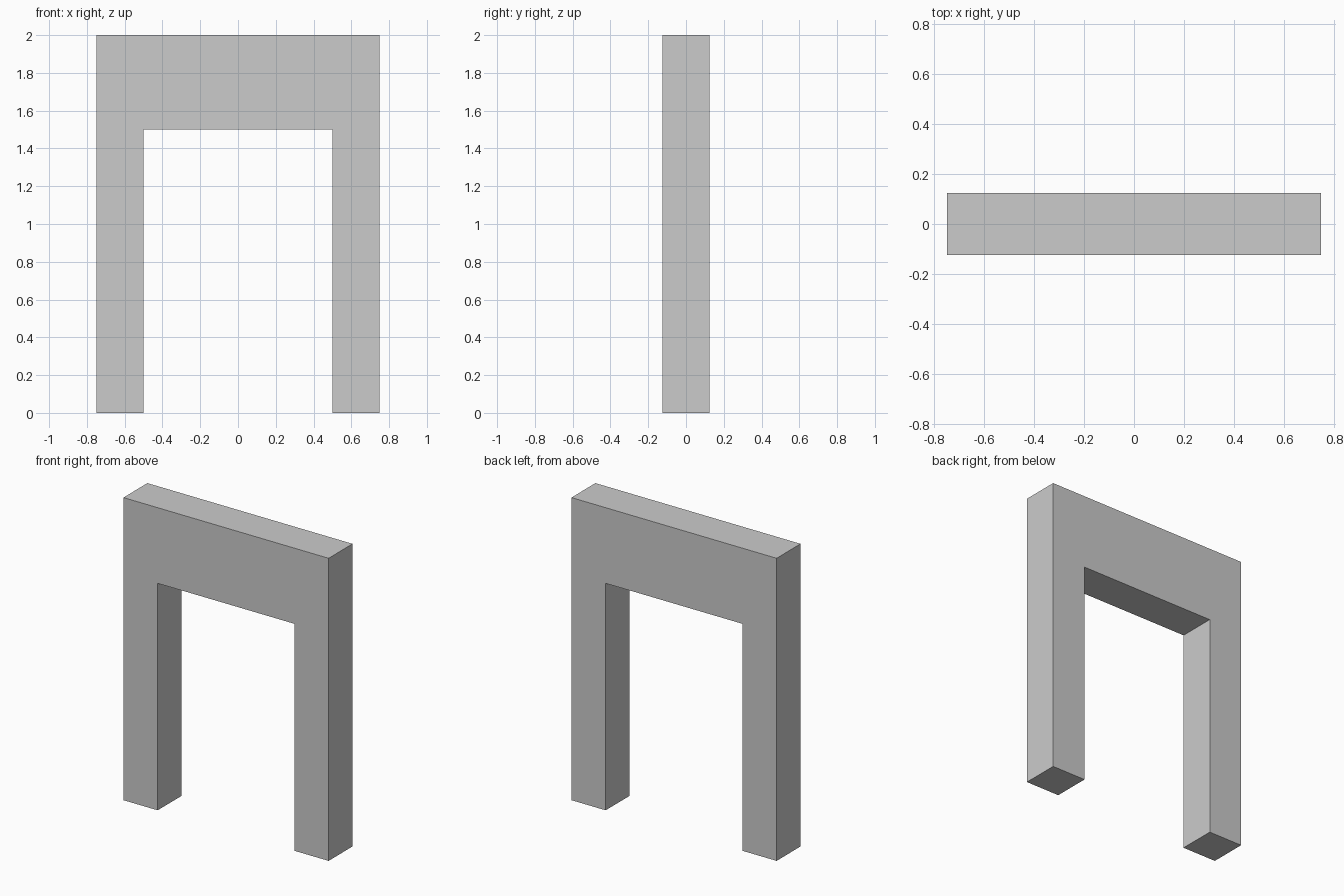
import bpy
import bmesh

if "Cube" in bpy.data.objects:
    bpy.data.objects.remove(bpy.data.objects["Cube"])

HALF_WIDTH, HALF_OPENING = 0.75, 0.5
HEIGHT, OPENING_HEIGHT = 2.0, 1.5
DEPTH = 0.25

# Right half of the front profile, mirrored to give the full outline
right = [(HALF_OPENING, OPENING_HEIGHT), (HALF_OPENING, 0),
         (HALF_WIDTH, 0), (HALF_WIDTH, HEIGHT)]
outline = right + [(-x, z) for x, z in reversed(right)]

# Doorway arch: one flat-faced solid extruded front to back
bm = bmesh.new()
front = bm.faces.new([bm.verts.new((x, -DEPTH / 2, z)) for x, z in outline])
result = bmesh.ops.extrude_face_region(bm, geom=[front], use_keep_orig=True)
back = [v for v in result["geom"] if isinstance(v, bmesh.types.BMVert)]
bmesh.ops.translate(bm, verts=back, vec=(0, DEPTH, 0))
bmesh.ops.recalc_face_normals(bm, faces=bm.faces)

mesh = bpy.data.meshes.new("doorway_arch")
bm.to_mesh(mesh)
bm.free()
bpy.context.collection.objects.link(bpy.data.objects.new("doorway_arch", mesh))
